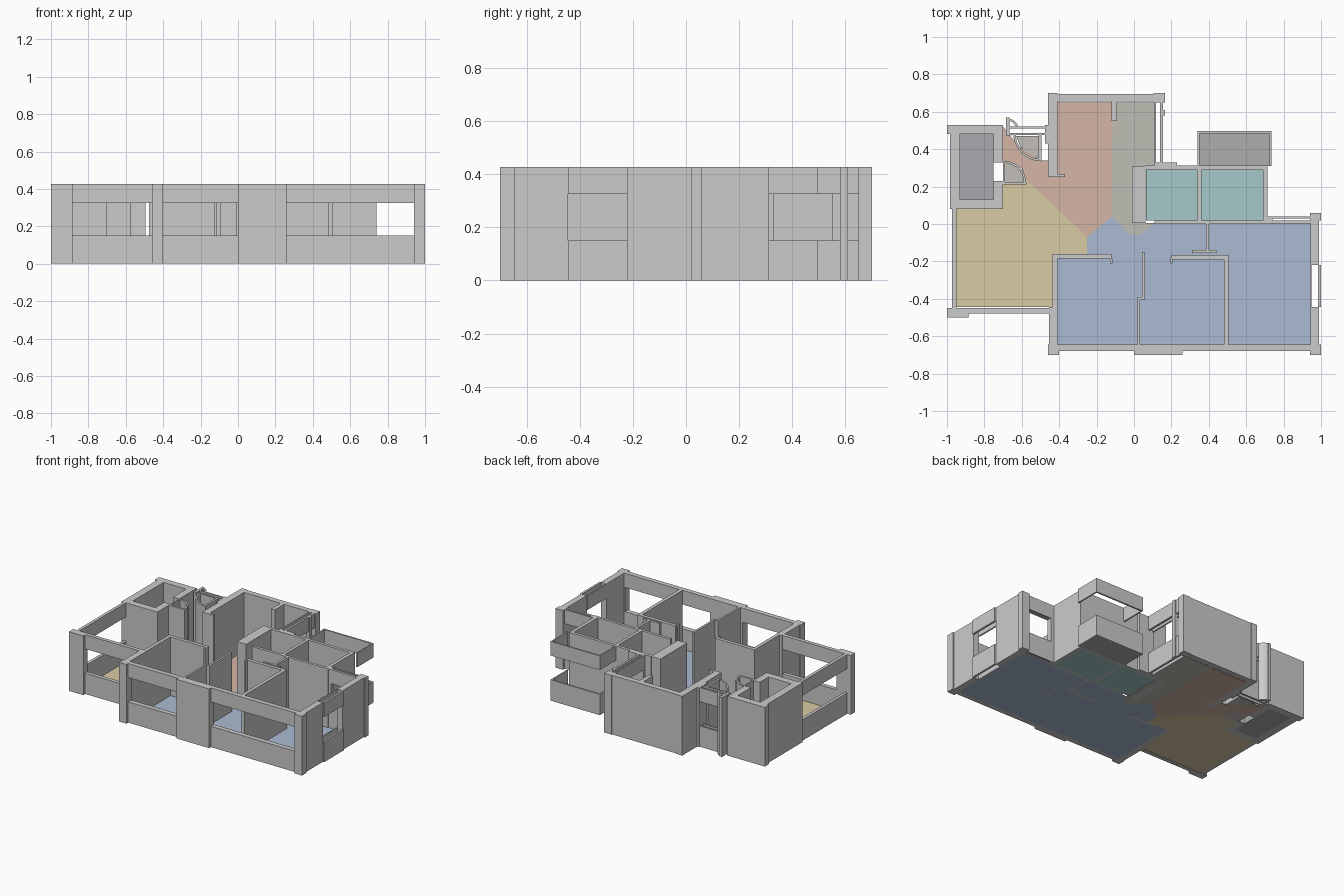
import bpy, bmesh, math

if "Cube" in bpy.data.objects:
    bpy.data.objects.remove(bpy.data.objects["Cube"])

H, SILL, HEAD = 0.427, 0.15, 0.325


def prism(name, pts, z0, z1, mat=None):
    bm = bmesh.new()
    f = bm.faces.new([bm.verts.new((x, y, z0)) for x, y in pts])
    top = bmesh.ops.extrude_face_region(bm, geom=[f])["geom"]
    bmesh.ops.translate(bm, vec=(0, 0, z1 - z0),
                        verts=[v for v in top if isinstance(v, bmesh.types.BMVert)])
    bmesh.ops.recalc_face_normals(bm, faces=bm.faces)
    me = bpy.data.meshes.new(name)
    bm.to_mesh(me)
    bm.free()
    ob = bpy.data.objects.new(name, me)
    bpy.context.collection.objects.link(ob)
    if mat:
        me.materials.append(mat)
    return ob


def wall(name, x0, x1, y0, y1, z0=0.0, z1=H):
    return prism(name, [(x0, y0), (x1, y0), (x1, y1), (x0, y1)], z0, z1)


def window(name, *r):
    wall(name + "_sill", *r, 0, SILL)
    wall(name + "_head", *r, HEAD, H)


def arc_wall(name, cx, cy, r, a0, a1, t=0.012, n=10):
    ang = [math.radians(a0 + (a1 - a0) * i / n) for i in range(n + 1)]
    pts = [(cx + r * math.cos(a), cy + r * math.sin(a)) for a in ang]
    pts += [(cx + (r - t) * math.cos(a), cy + (r - t) * math.sin(a)) for a in reversed(ang)]
    prism(name, pts, 0, H)


def floor(name, color, pts):
    m = bpy.data.materials.new(name + "_color")
    m.diffuse_color = (*color, 1)
    m.use_nodes = True
    m.node_tree.nodes["Principled BSDF"].inputs["Base Color"].default_value = m.diffuse_color
    prism(name, pts, 0, 0.003, m)


def rect(x0, x1, y0, y1):
    return [(x0, y0), (x1, y0), (x1, y1), (x0, y1)]


# Coloured room floors
floor("bedroom_floor", (.41, .50, .65), [
    (-.41, -.645), (.945, -.645), (.945, .005), (.11, .005), (.03, -.06), (-.02, -.06),
    (-.12, .04), (-.25, -.07), (-.25, -.16), (-.41, -.16)])
floor("living_floor", (.69, .60, .37), [
    (-.95, -.445), (-.42, -.445), (-.42, -.16), (-.25, -.16), (-.25, -.07), (-.58, .24),
    (-.58, .21), (-.70, .21), (-.70, .08), (-.95, .08)])
floor("dining_floor", (.67, .46, .38), [
    (-.41, .65), (-.115, .65), (-.12, .04), (-.25, -.07), (-.58, .24), (-.60, .30),
    (-.70, .34), (-.70, .52), (-.62, .42), (-.50, .34), (-.46, .34), (-.46, .26), (-.41, .26)])
floor("kitchen_floor", (.52, .52, .47), [
    (-.115, .65), (.11, .65), (.11, .31), (.06, .31), (.06, .005), (.11, .005), (.03, -.06),
    (-.02, -.06), (-.12, .04)])
floor("bath_floor_left", (.38, .58, .58), rect(.065, .34, .02, .29))
floor("bath_floor_right", (.38, .58, .58), rect(.36, .69, .02, .29))
floor("balcony_floor", (.43, .43, .43), rect(.345, .73, .31, .49))
floor("store_floor", (.41, .39, .43), rect(-.93, -.75, .13, .48))
floor("entry_floor", (.55, .53, .49), [
    (-.63, .47), (-.50, .47), (-.50, .35), (-.56, .37), (-.61, .42)])
floor("closet_floor", (.55, .53, .49), [
    (-.70, .22), (-.58, .22), (-.60, .28), (-.64, .32), (-.70, .34)])

# Full-height solid outer walls and piers
for name, *r in [
    ("living_corner_pier", -1, -.885, -.50, -.45),
    ("front_left_pier", -.46, -.40, -.70, -.645),
    ("front_left_side_wall", -.455, -.41, -.645, -.445),
    ("front_middle_wall", 0, .26, -.70, -.645),
    ("front_right_pier", .94, 1, -.70, -.645),
    ("right_wall_front", .945, .99, -.645, -.445),
    ("right_wall_back", .945, .99, -.22, .02),
    ("right_back_pier", .94, 1, .02, .06),
    ("store_left_wall", -.985, -.93, .08, .53),
    ("store_corner_pier", -1, -.94, .48, .53),
    ("store_back_wall", -.93, -.70, .48, .53),
    ("store_front_wall", -.93, -.70, .08, .13),
    ("store_right_wall_a", -.75, -.70, .13, .23),
    ("store_right_wall_b", -.75, -.70, .33, .48),
    ("dining_left_wall", -.46, -.41, .25, .70),
    ("dining_left_foot", -.41, -.37, .25, .267),
    ("dining_back_wall", -.41, .13, .655, .695),
    ("kitchen_back_pier", .105, .165, .65, .70),
    ("kitchen_side_post", .14, .165, .58, .61),
    ("kitchen_side_corner", .11, .23, .305, .33),
]:
    wall(name, *r)

# Interior partitions
for name, *r in [
    ("living_partition", -.435, -.41, -.45, -.16),
    ("bedroom_a_back_wall", -.43, -.12, -.185, -.16),
    ("bedroom_a_door_jamb", -.127, -.115, -.21, -.185),
    ("bedroom_ab_wall_front", .018, .032, -.645, -.39),
    ("bedroom_ab_wall_back", .043, .058, -.40, -.20),
    ("bedroom_ab_wall_link", .02, .058, -.405, -.39),
    ("bedroom_ab_wall_end", .043, .058, -.20, -.15),
    ("bedroom_b_back_wall", .20, .505, -.19, -.165),
    ("bedroom_b_door_jamb", .195, .207, -.21, -.18),
    ("bedroom_bc_wall", .48, .505, -.645, -.19),
    ("hall_end_wall", .385, .402, -.15, .005),
    ("hall_end_jamb", .31, .44, -.155, -.14),
    ("bath_front_wall", .11, .72, 0, .02),
    ("bath_left_wall", -.012, .062, .005, .31),
    ("bath_middle_wall", .338, .36, .02, .29),
    ("bath_right_wall", .69, .715, .02, .31),
    ("bath_back_wall", .06, .715, .29, .312),
    ("kitchen_stub", -.12, -.09, .55, .655),
]:
    wall(name, *r)

# Windowed walls: sill below, head above
for name, *r in [
    ("living_front_window", -.885, -.455, -.478, -.45),
    ("living_side_window", -.972, -.95, -.45, .08),
    ("bedroom_a_window", -.40, 0, -.68, -.645),
    ("bedroom_bc_window", .26, .94, -.68, -.645),
    ("right_window_outer", .985, 1, -.445, -.22),
    ("right_window_inner", .94, .95, -.445, -.22),
    ("back_window_outer", .74, .945, .03, .04),
    ("back_window_inner", .72, .945, .003, .02),
    ("balcony_left", .34, .35, .31, .487),
    ("balcony_back", .34, .735, .485, .497),
    ("balcony_right", .725, .735, .31, .487),
    ("kitchen_side_inner", .108, .118, .33, .65),
    ("kitchen_side_outer", .14, .155, .33, .65),
    ("entry_window_outer", -.68, -.46, .51, .522),
    ("entry_window_inner", -.68, -.46, .475, .487),
]:
    window(name, *r)
wall("back_window_jamb", .70, .74, .003, .04)

# Entry doors and their curved swing walls
wall("entry_jamb_left", -.685, -.665, .47, .57)
wall("entry_jamb_right", -.475, -.46, .43, .53)
wall("entry_side_leaf", -.51, -.495, .34, .475)
arc_wall("entry_swing", -.495, .485, .15, 180, 270)
arc_wall("entry_outer_swing", -.68, .50, .065, 20, 90)
wall("closet_front_wall", -.70, -.575, .21, .225)
wall("closet_side_leaf", -.70, -.69, .22, .335)
arc_wall("closet_swing", -.695, .22, .118, 0, 90)
